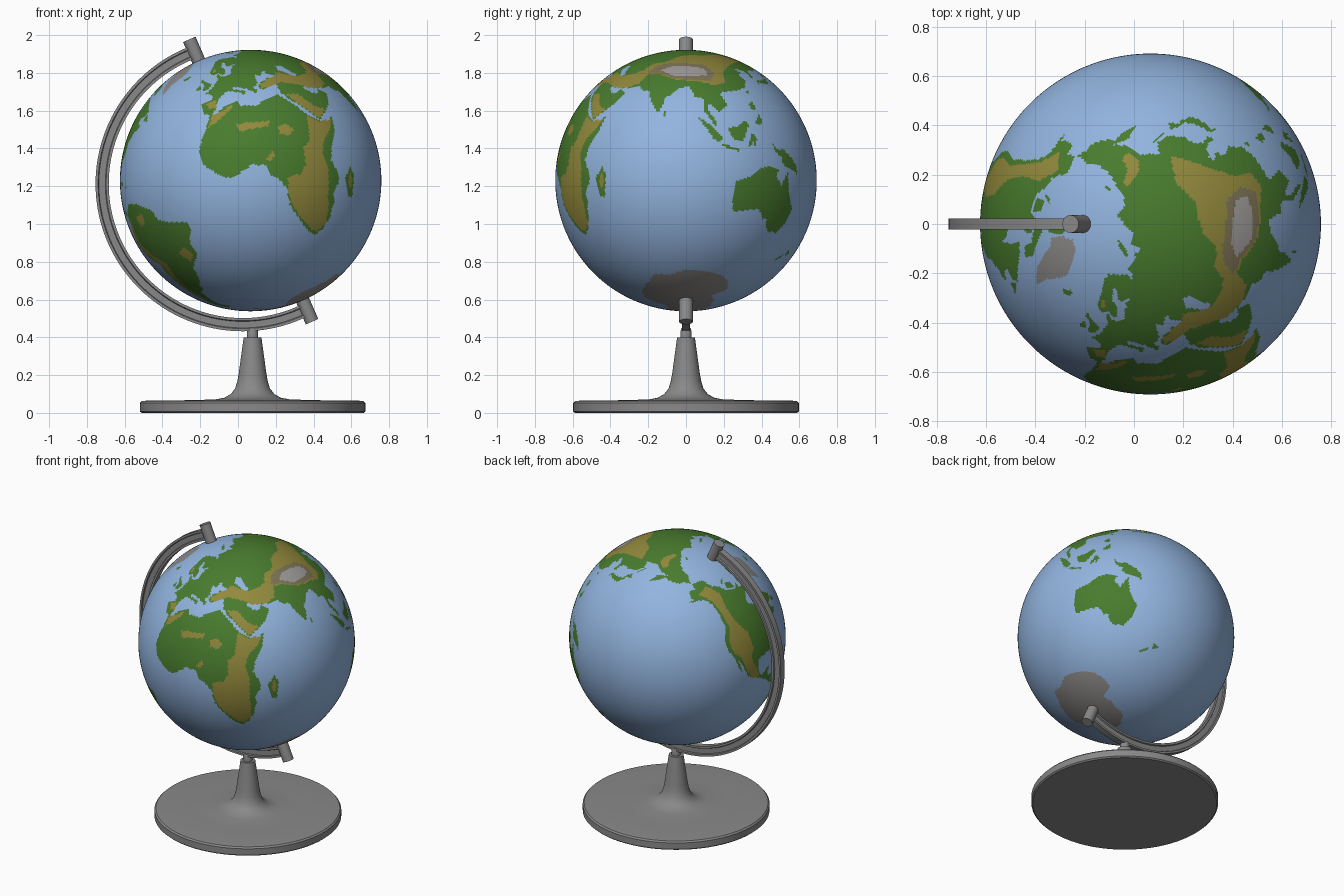
import bpy, bmesh, math
from mathutils import Matrix, Vector

TILT = math.radians(23.5)
CENTRE = Vector((0.067, 0, 1.23))
RADIUS = 0.692
AXIS = Vector((-math.sin(TILT), 0, math.cos(TILT)))
SIDE = Vector((-math.cos(TILT), 0, -math.sin(TILT)))   # towards the middle of the arm


def material(name, rgb):
    m = bpy.data.materials.new(name)
    m.diffuse_color = (*rgb, 1)
    return m


metal = material("metal_grey", (0.25, 0.25, 0.25))
MAP = [material("ocean_blue", (0.29, 0.46, 0.74)), material("lowland_green", (0.066, 0.2, 0.027)),
       material("highland_tan", (0.29, 0.25, 0.045)), material("mountain_brown", (0.21, 0.175, 0.095)),
       material("peak_grey", (0.36, 0.34, 0.34)), material("polar_grey", (0.27, 0.26, 0.25))]
SEA, LOW, HIGH, MOUNT, PEAK, POLAR = range(6)


def finish(bm, name, mats):
    bmesh.ops.recalc_face_normals(bm, faces=bm.faces)
    me = bpy.data.meshes.new(name)
    bm.to_mesh(me)
    bm.free()
    ob = bpy.data.objects.new(name, me)
    bpy.context.collection.objects.link(ob)
    for m in mats:
        me.materials.append(m)
    bpy.ops.object.select_all(action='DESELECT')
    ob.select_set(True)
    bpy.context.view_layer.objects.active = ob
    bpy.ops.object.shade_smooth_by_angle(angle=math.radians(35))
    return ob


# Map outlines as (longitude, latitude); later ones paint over earlier ones
shapes = []


def paint(kind, *pts):
    xs, ys = zip(*pts)
    shapes.append((kind, min(xs), max(xs), min(ys), max(ys), pts))


# Africa
paint(LOW, (-17, 21), (-17, 14.7), (-13, 9), (-8, 4.5), (-2, 5), (4, 6.3), (6, 4.3), (9, 4), (9.5, 0), (9, -1),
      (12, -5), (13.5, -10), (12, -17), (15, -27), (18, -33), (20, -35), (26, -34), (31, -29.5), (33, -26),
      (35, -24), (35, -20), (40, -16), (40.5, -11), (39, -6), (42, -1), (48, 5), (51, 11.5), (44, 10.5), (43, 12),
      (39, 16), (37, 21), (33.5, 28), (32.5, 31), (25, 31.7), (20, 31), (19, 30.3), (15, 32.3), (11, 33.5),
      (10.5, 37), (3, 37), (-2, 35), (-6, 35.8), (-9.5, 31), (-13, 27.5))
paint(LOW, (49, -12), (50.5, -16), (47, -25), (44, -24), (44, -16))
# Europe
paint(LOW, (-9, 37), (-9, 43), (-1.5, 43.5), (-1, 46), (-4.5, 48.3), (1, 50), (4, 52), (8, 54), (8, 57),
      (10.5, 57.5), (10.5, 55), (14, 54), (19, 54.5), (21, 57), (24, 57.5), (24, 59), (30, 60), (23, 60),
      (21.5, 62), (25, 65), (22, 65.8), (17, 61.5), (18.5, 60), (16.5, 57), (14, 55.5), (12.5, 56), (11, 59),
      (8, 58), (5, 60), (5.5, 62), (12, 66), (18, 69.5), (26, 71), (33, 69.3), (41, 67), (38, 64), (44, 66),
      (44, 68), (54, 68.5), (61, 69), (61, 42), (41, 41), (37, 45), (39, 47), (35, 46), (33, 45), (31, 46.5),
      (28.5, 44), (28, 42), (26, 40.8), (23, 40.3), (24, 38), (22.5, 36.5), (19.5, 41), (13.5, 45.5), (12.5, 44),
      (18.5, 40), (16, 38), (15.5, 40), (9.5, 44), (4, 43.4), (0, 40), (-2, 37), (-5.5, 36))
# North Asia
paint(LOW, (60, 69), (68, 68.5), (67, 72), (72, 72), (80, 72), (87, 75), (104, 77.5), (113, 74), (125, 73),
      (140, 72.5), (160, 70), (170, 69.5), (180, 69), (190, 66), (182, 64.5), (179, 62), (170, 60), (163, 59),
      (162, 56), (157, 51), (156, 57), (163, 61), (155, 59.5), (142, 59), (135, 54.5), (141, 52), (140, 48),
      (135, 43.5), (130, 42.5), (60, 42))
# South and East Asia
paint(LOW, (60, 43), (130, 43), (128, 39.5), (129.5, 36), (126.5, 34.5), (126.5, 37.5), (124.5, 40), (121, 39),
      (122, 40.5), (118, 39), (122, 37), (119, 35), (122, 31), (120, 26), (115, 22.7), (109, 21), (106, 19.5),
      (109, 13), (105, 8.7), (100.5, 13.5), (99.5, 10), (103.5, 4), (103.5, 1.4), (100.5, 5), (98.3, 9),
      (97.5, 16.5), (94.3, 16), (91.5, 22.5), (87, 21.5), (80, 15.5), (80, 13), (77.5, 8.2), (73.5, 16),
      (72.5, 21), (69.5, 21.5), (67, 25), (60, 25.3))
# West Asia
paint(LOW, (26.5, 38), (26.5, 40), (29, 41), (35, 42), (41, 41.3), (62, 43), (62, 25.2), (57, 26.5), (50, 30),
      (48, 30), (50.5, 26), (51.5, 25), (54, 24), (56.3, 26), (60, 22.5), (55, 17.5), (45, 13), (43, 13), (39, 21),
      (35, 28), (34.5, 31.5), (36, 36.5), (30.5, 36.5), (27, 37))
# North America
paint(LOW, (-168, 66), (-162, 70), (-156, 71.3), (-141, 69.7), (-128, 70), (-115, 68), (-102, 68), (-95, 71.5),
      (-93, 68.5), (-87, 68), (-82, 69.5), (-82, 67), (-87, 65), (-94, 61), (-94, 58.5), (-88, 57), (-82, 55),
      (-80, 51.5), (-79, 55), (-77, 58), (-78, 62.3), (-70, 61), (-65, 58.5), (-61, 56), (-56, 52.5), (-60, 50),
      (-66, 50), (-65, 47), (-61, 46), (-65, 44), (-70, 43.5), (-70, 41.5), (-74, 40.5), (-76, 35), (-81, 31),
      (-80, 25.5), (-82, 28), (-84, 30), (-90, 29.3), (-97, 28), (-97.5, 22), (-94, 18.2), (-91, 19), (-90, 21),
      (-87, 21.3), (-88.5, 16), (-83.5, 15), (-83.5, 10.5), (-79.5, 9.3), (-77.5, 8), (-80, 7.3), (-85, 10.3),
      (-88, 13), (-94, 16), (-105, 20), (-109, 25.5), (-114, 31), (-109.5, 23), (-113, 26.5), (-117, 32.5),
      (-121, 35), (-124, 40), (-124, 48), (-130, 54.5), (-137, 59), (-146, 60.8), (-152, 59.3), (-162, 55),
      (-157, 58.7), (-162, 59), (-166, 62), (-161, 64.5))
# South America
paint(LOW, (-77, 8), (-72, 12), (-62, 10.5), (-52, 5), (-50, 0), (-44, -2.5), (-35, -5.5), (-35, -9), (-39, -13),
      (-40, -21), (-48, -26), (-49, -29), (-53.5, -34), (-57, -35.5), (-57, -38), (-62, -39), (-65, -43),
      (-67.5, -46.5), (-69, -51), (-65, -55), (-71, -54.5), (-75, -50), (-73, -42), (-71.5, -30), (-70.3, -18.5),
      (-76, -14), (-81, -6), (-80, -2.5), (-78, 2))
# Australia
paint(LOW, (114, -22), (122, -18), (126, -14), (130, -12), (136.5, -12), (135.5, -15), (140, -17.7),
      (142.5, -10.8), (146, -19), (153, -25), (153, -31), (150, -37.5), (144, -38.5), (140.5, -38), (138, -34),
      (135.5, -34.8), (131, -31.5), (124, -33.2), (118, -35), (115, -34.3))
# Islands
paint(LOW, (-80, 73.5), (-72, 71), (-62, 66.5), (-65, 62.5), (-73, 64.5), (-73, 68), (-88, 71), (-88, 73.5))
paint(LOW, (-117, 73), (-105, 73), (-101, 69), (-116, 69))
paint(LOW, (-90, 77), (-80, 76), (-65, 82), (-75, 83), (-92, 81))
paint(LOW, (-125, 74), (-117, 75.5), (-123, 71.5))
paint(LOW, (-59, 48), (-56, 51.5), (-53, 47))
paint(LOW, (-84.5, 22), (-80, 23), (-74.5, 20.2), (-78, 20.5))
paint(LOW, (-74, 18.5), (-72, 19.8), (-68.5, 18.5))
paint(LOW, (-24, 65.5), (-16, 66.3), (-14, 65), (-19, 63.4), (-22, 64))
paint(LOW, (-5, 50), (1, 51.2), (1.5, 52.7), (-2, 56), (-3, 58.5), (-5.5, 57.5), (-3, 54), (-5, 52))
paint(LOW, (-10, 52), (-6, 52.2), (-6, 55), (-10, 54))
paint(LOW, (52, 71), (56, 71), (68, 76.8), (58, 75))
paint(LOW, (138, 74.5), (150, 75), (144, 76))
paint(LOW, (130, 32), (131, 31.5), (132, 33.5), (136, 33.7), (140.5, 35.5), (142, 39.5), (141.5, 41.3),
      (145, 43.5), (142, 45.5), (140, 42), (140, 39), (137, 36.8), (131, 34.3))
paint(LOW, (142, 46), (143.5, 49), (143, 54), (142, 52))
paint(LOW, (120, 23), (121, 22), (122, 25))
paint(LOW, (120, 16), (122, 18.5), (124, 13), (121, 13.8))
paint(LOW, (122, 7), (125, 6), (126.3, 8), (125, 12))
paint(LOW, (109, 1.5), (113, 3), (117, 7), (119, 5), (117.5, 1), (116, -4), (110.5, -3))
paint(LOW, (95.3, 5.6), (98, 4), (103.5, 0), (106, -3), (105.5, -6), (102, -4), (98.5, 1))
paint(LOW, (105.5, -6.8), (108.5, -6.5), (114.5, -7.7), (114.5, -8.7), (106.5, -7.4))
paint(LOW, (119, -5.5), (119.5, 0.5), (125, 1.5), (121, 0.3), (123, -1), (122, -5), (121, -3))
paint(LOW, (131, -0.7), (135, -3.3), (138, -1.7), (145, -4.2), (148, -6.5), (150.5, -10.5), (146, -8.5),
      (143, -9), (138, -8.3), (138, -6), (133, -4))
paint(LOW, (80, 9.5), (81.8, 7), (80.3, 6))
paint(LOW, (174, -38), (178, -38), (175.5, -41))
paint(LOW, (172, -41.5), (173.5, -42.5), (170, -46), (168, -45.5))
# Inland seas
paint(SEA, (50, 46.5), (53, 46), (53, 41), (54, 37), (50, 37.5), (49, 41), (47, 44))
# Highlands: Africa, Madagascar, Arabia
paint(HIGH, (13.5, -11), (16, -5), (22, -6), (26, -3), (28, 4), (33, 6), (35, 11), (38, 16), (43, 11.5), (50, 11),
      (46, 7), (40, 4), (36, -2), (36, -8), (34, -15), (32, -20), (31, -25), (28, -32), (22, -34), (19, -32),
      (15, -24), (13, -16))
paint(HIGH, (4, 26), (9, 25), (14, 23), (20, 21), (18, 19), (11, 21), (5, 22))
paint(HIGH, (22, 17), (26, 17), (28, 13), (24, 11.5), (21, 14))
paint(HIGH, (10, 6), (14, 8), (15, 6), (11, 4.5))
paint(HIGH, (-9, 30), (-5, 35), (-1, 35), (8, 36), (5, 34), (-4, 31))
paint(HIGH, (48, -14), (49, -17), (46.5, -22), (46, -18))
paint(HIGH, (36, 30), (42, 28), (45, 20), (50, 16), (45, 13.3), (43, 14), (39, 21.5))
# Highlands: Europe and Asia
paint(HIGH, (-6, 42), (0, 42.5), (-1, 38), (-5, 38.5))
paint(HIGH, (6.5, 60), (9, 63), (12, 63), (10, 60))
paint(HIGH, (27, 38), (31, 37), (36, 36.8), (40, 36.5), (46, 33), (52, 28), (60, 26), (66, 27), (70, 33),
      (76, 32), (85, 27), (97, 26), (104, 24), (110, 27), (110, 34), (115, 41), (121, 46), (130, 52), (122, 54),
      (114, 55), (108, 53), (100, 50), (92, 50), (84, 48), (80, 43), (70, 42), (66, 37), (60, 36), (52, 36.5),
      (48, 40), (44, 43), (40, 41), (33, 41), (28, 40))
paint(HIGH, (130, 70), (136, 70), (142, 66), (152, 64), (150, 61), (140, 61.5), (134, 64))
paint(MOUNT, (69, 34), (73, 39), (80, 41), (92, 40), (101, 39), (105, 33), (102, 27), (94, 27), (84, 28), (76, 33))
paint(PEAK, (76, 35), (81, 37.5), (92, 37.5), (100, 36), (101, 31), (94, 29.5), (84, 30))
# Highlands: the Americas
paint(HIGH, (-155, 62), (-150, 68), (-140, 68), (-128, 66), (-122, 58), (-113, 50), (-104, 44), (-101, 35),
      (-103, 30), (-99, 24), (-96, 18), (-102, 18.5), (-106, 23), (-111, 31), (-118, 35), (-121, 41), (-121, 49),
      (-130, 57), (-138, 61), (-147, 62))
paint(HIGH, (-78, 3), (-73, 8), (-75, 2), (-76, -6), (-70, -13), (-63, -19), (-66, -26), (-69, -34), (-70, -45),
      (-72.5, -45), (-71, -32), (-69.5, -19), (-77, -11), (-79.5, -5))
paint(HIGH, (-67, 5), (-61, 6), (-60, 2), (-65, 0))
paint(HIGH, (-50, -17), (-44, -15), (-42, -20), (-46, -23))
# Greenland and Antarctica
paint(POLAR, (-45, 60), (-53, 66), (-55, 70), (-60, 75.5), (-70, 77), (-62, 81.5), (-35, 83.5), (-18, 81),
      (-20, 75), (-22, 71), (-32, 68), (-40, 65))
paint(POLAR, (-180, -90), (-180, -78), (-150, -77), (-135, -74.5), (-100, -73), (-75, -73), (-66, -68), (-57, -63.5),
      (-61, -70), (-62, -75), (-40, -78), (-25, -75), (-10, -71), (20, -70), (40, -69), (52, -66.5), (70, -69),
      (90, -66.5), (130, -66.5), (145, -67.5), (165, -71), (165, -78), (180, -78), (180, -90))


def inside(x, y, pts):
    hit = False
    x0, y0 = pts[-1]
    for x1, y1 in pts:
        if (y1 > y) != (y0 > y) and x < (x0 - x1) * (y - y1) / (y0 - y1) + x1:
            hit = not hit
        x0, y0 = x1, y1
    return hit


def surface_kind(lon, lat):
    for kind, xa, xb, ya, yb, pts in reversed(shapes):
        if ya <= lat <= yb:
            x = lon + 360 if xb > 180 and lon < -160 else lon
            if xa <= x <= xb and inside(x, lat, pts):
                return kind
    return SEA


# Globe: fine sphere, each face coloured by the outline it falls in
bm = bmesh.new()
bmesh.ops.create_uvsphere(bm, u_segments=400, v_segments=200, radius=RADIUS)
for f in bm.faces:
    c = f.calc_center_median().normalized()
    f.material_index = surface_kind(math.degrees(math.atan2(c.x, -c.y)), math.degrees(math.asin(c.z)))
globe = finish(bm, "globe", MAP)
globe.matrix_world = Matrix.Translation(CENTRE) @ Matrix.Rotation(-TILT, 4, 'Y')

# Arm: channelled section swept round an arc from pin to pin
bm = bmesh.new()
section = [(0.71, -0.022), (0.724, -0.022), (0.728, -0.014), (0.762, -0.014), (0.766, -0.022), (0.78, -0.022),
           (0.78, 0.022), (0.766, 0.022), (0.762, 0.014), (0.728, 0.014), (0.724, 0.022), (0.71, 0.022)]
ring_centre = CENTRE + SIDE * 0.045
rings = []
for i in range(97):
    t = math.radians(-93.5 + 187 * i / 96)
    d = SIDE * math.cos(t) + AXIS * math.sin(t)
    rings.append([bm.verts.new(ring_centre + d * r + Vector((0, y, 0))) for r, y in section])
for a, b in zip(rings, rings[1:]):
    for k in range(len(section)):
        j = (k + 1) % len(section)
        bm.faces.new((a[k], a[j], b[j], b[k]))
bm.faces.new(rings[0])
bm.faces.new(rings[-1])
finish(bm, "arm", [metal])

# Axis pins at both poles
for name, s in (("top_pin", 1), ("bottom_pin", -1)):
    bm = bmesh.new()
    bmesh.ops.create_cone(bm, cap_ends=True, segments=32, radius1=0.036, radius2=0.036, depth=0.155)
    bm.transform(Matrix.Translation(CENTRE + AXIS * 0.7375 * s) @ Matrix.Rotation(-TILT, 4, 'Y'))
    finish(bm, name, [metal])

# Stand: turned foot, flared column and neck
profile = [(0, 0), (0.588, 0), (0.597, 0.008), (0.597, 0.052), (0.588, 0.062), (0.56, 0.065), (0.35, 0.067),
           (0.2, 0.071), (0.15, 0.08), (0.115, 0.1), (0.092, 0.13), (0.08, 0.17), (0.073, 0.21), (0.047, 0.4),
           (0.03, 0.4), (0.03, 0.43), (0.024, 0.45), (0, 0.45)]
bm = bmesh.new()
vs = [bm.verts.new((r + 0.077, 0, z)) for r, z in profile]
es = [bm.edges.new(p) for p in zip(vs, vs[1:])]
bmesh.ops.spin(bm, geom=vs + es, cent=(0.077, 0, 0), axis=(0, 0, 1), angle=math.tau, steps=72)
bmesh.ops.remove_doubles(bm, verts=bm.verts, dist=1e-5)
finish(bm, "stand", [metal])
